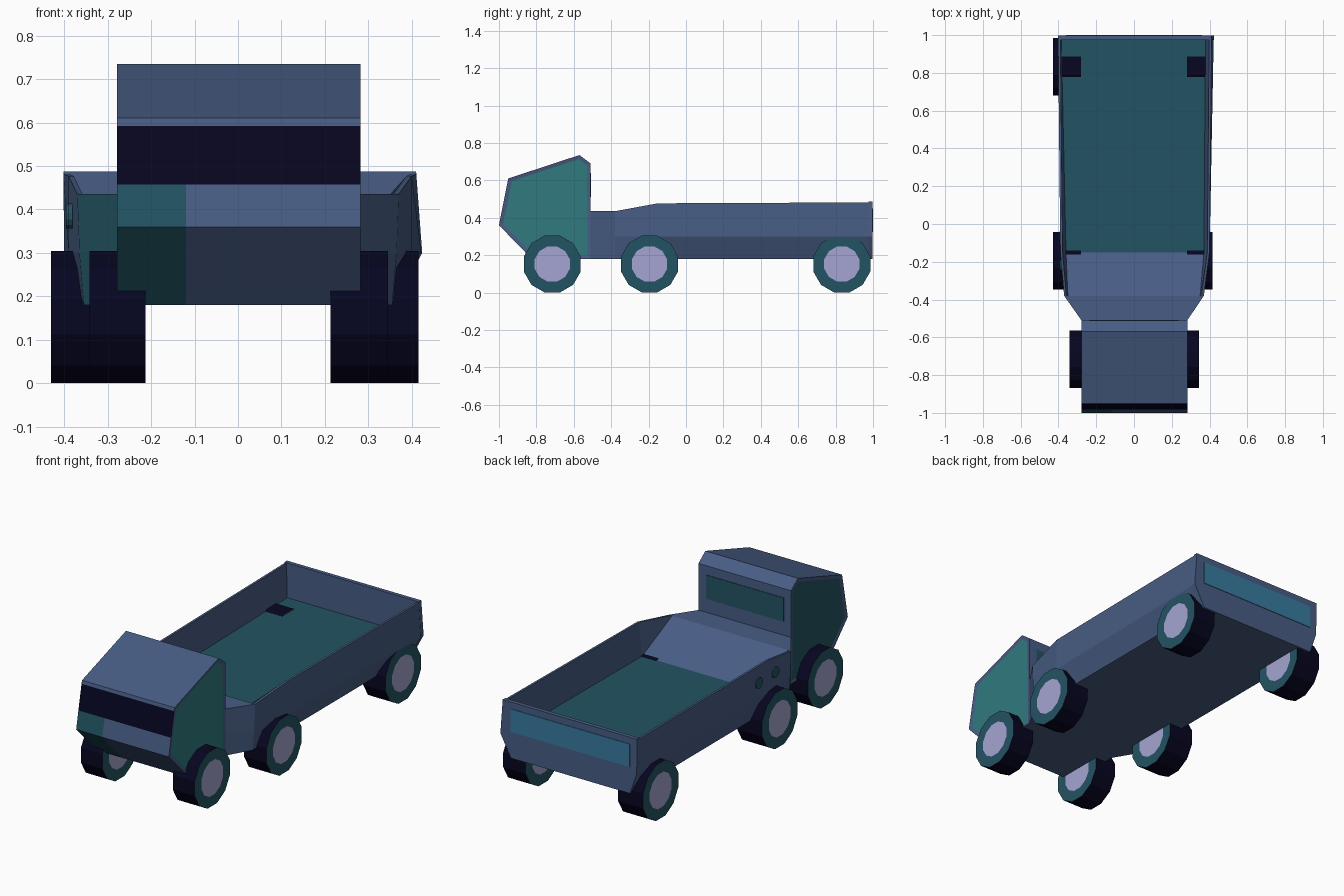
import bpy, bmesh, math
from mathutils import Matrix

if "Cube" in bpy.data.objects:
    bpy.data.objects.remove(bpy.data.objects["Cube"])


def material(name, r, g, b):
    m = bpy.data.materials.new(name)
    m.diffuse_color = [(c / 255) ** 2.2 for c in (r, g, b)] + [1]
    m.use_nodes = True
    m.node_tree.nodes["Principled BSDF"].inputs["Base Color"].default_value = m.diffuse_color
    return m


BODY = material("slate blue", 73, 93, 131)
TEAL = material("teal", 51, 121, 126)
DEEP = material("deep teal", 39, 84, 98)
RIM = material("lavender grey", 163, 163, 210)
DARK = material("midnight", 15, 14, 38)
TAIL = material("sea blue", 57, 122, 158)


def finish(bm, name, mats):
    me = bpy.data.meshes.new(name)
    bm.to_mesh(me)
    bm.free()
    for m in mats:
        me.materials.append(m)
    ob = bpy.data.objects.new(name, me)
    bpy.context.collection.objects.link(ob)
    return ob


def loft(sections):
    """Closed cross-sections of equal point count, joined and capped."""
    bm = bmesh.new()
    rings = [[bm.verts.new(p) for p in s] for s in sections]
    n = len(rings[0])
    for a, b in zip(rings, rings[1:]):
        for i in range(n):
            j = (i + 1) % n
            bm.faces.new((a[i], a[j], b[j], b[i]))
    bm.faces.new(rings[0])
    bm.faces.new(rings[-1])
    bmesh.ops.recalc_face_normals(bm, faces=bm.faces)
    return bm


# Cab: side profile (y, z) extruded across x
profile = [(-0.825, 0.18), (-1.0, 0.36), (-0.981, 0.457), (-0.954, 0.592), (-0.95, 0.61),
           (-0.57, 0.735), (-0.51, 0.69), (-0.51, 0.18)]
cab = loft([[(x, y, z) for y, z in profile] for x in (-0.278, 0.282)])
sides = [f for f in cab.faces if abs(f.normal.x) > 0.9]
bmesh.ops.inset_individual(cab, faces=sides, thickness=0.022, depth=-0.004)
for f in sides:
    f.material_index = 1 if f.normal.x > 0 else 2
front = [f for f in cab.faces if f.normal.y < -0.6 and f not in sides]
for f in front:  # windscreen
    if 0.46 < f.calc_center_median().z < 0.59:
        f.material_index = 3
# painted patch on the lower left of the nose
lower = [f for f in front if f.calc_center_median().z < 0.455]
geom = lower + list({e for f in lower for e in f.edges}) + list({v for f in lower for v in f.verts})
bmesh.ops.bisect_plane(cab, geom=geom, plane_co=(-0.12, 0, 0), plane_no=(1, 0, 0))
cab.normal_update()
for f in cab.faces:
    c = f.calc_center_median()
    if f.normal.y < -0.6 and c.z < 0.455 and -0.27 < c.x < -0.12:
        f.material_index = 2
finish(cab, "cab", [BODY, TEAL, DEEP, DARK])

# Cargo bed: y, top z, floor z, left and right half widths (bottom, middle, top, floor)
bed_rows = [
    (-0.51, 0.435, 0.435, (0.278, 0.278, 0.278, 0.255), (0.282, 0.282, 0.282, 0.26)),
    (-0.38, 0.435, 0.435, (0.355, 0.365, 0.37, 0.35), (0.355, 0.365, 0.37, 0.35)),
    (-0.15, 0.477, 0.297, (0.36, 0.39, 0.39, 0.36), (0.36, 0.40, 0.40, 0.37)),
    (0.98, 0.482, 0.297, (0.36, 0.40, 0.402, 0.385), (0.36, 0.422, 0.41, 0.378)),
]
sections = []
for y, top, floor, left, right in bed_rows:
    def half(w, s):
        return [(s * w[0], y, 0.18), (s * w[1], y, 0.30), (s * w[2], y, top),
                (s * (w[2] - 0.012), y, top), (s * w[3], y, floor)]
    sections.append(half(left, -1) + half(right, 1)[::-1])
bed = loft(sections)
for f in bed.faces:
    c = f.calc_center_median()
    is_floor = f.normal.z > 0.99 and c.z < 0.31
    is_left_shoulder = c.y < -0.4 and c.x < -0.29 and abs(f.normal.z) < 0.5
    f.material_index = 1 if is_floor or is_left_shoulder else 0
finish(bed, "cargo_bed", [BODY, DEEP])

# Tailgate
gate = [(-0.36, 0.18), (-0.40, 0.30), (-0.402, 0.487), (0.41, 0.487), (0.424, 0.30), (0.36, 0.18)]
finish(loft([[(x, y, z) for x, z in gate] for y in (0.975, 0.997)]), "tailgate", [BODY])


# Thin rectangular panels facing backwards
def panel(name, w, z0, z1, y0, y1, mat):
    rect = [(-w, z0), (w, z0), (w, z1), (-w, z1)]
    finish(loft([[(x, y, z) for x, z in rect] for y in (y0, y1)]), name, [mat])


panel("tailgate_panel", 0.36, 0.325, 0.45, 0.995, 1.0, TAIL)
panel("cab_rear_window", 0.235, 0.51, 0.64, -0.513, -0.507, DEEP)


# Discs and wheels lie along x
def cylinder(radius, width, centre, sides=12):
    bm = bmesh.new()
    m = (Matrix.Translation(centre) @ Matrix.Rotation(math.pi / 2, 4, 'Y')
         @ Matrix.Rotation(math.pi / sides, 4, 'Z'))
    bmesh.ops.create_cone(bm, cap_ends=True, segments=sides, radius1=radius,
                          radius2=radius, depth=width, matrix=m)
    bm.normal_update()
    return bm


for i, (x, y) in enumerate([(-0.391, -0.07), (-0.386, -0.22)]):
    finish(cylinder(0.03, 0.009, (x, y, 0.385)), f"side_cap_{i + 1}", [DEEP])


def wheel(name, x0, x1, y):
    bm = cylinder(0.1575, abs(x1 - x0), ((x0 + x1) / 2, y, 0.1525))
    caps = [f for f in bm.faces if len(f.verts) > 4]
    ring = bmesh.ops.inset_individual(bm, faces=caps, thickness=0.06)["faces"]
    for f in ring:
        f.material_index = 1
    for f in caps:
        f.material_index = 2
    finish(bm, name, [DARK, DEEP, RIM])


for label, y, inner, out_left, out_right in [("front", -0.715, 0.213, 0.342, 0.345),
                                             ("middle", -0.195, 0.28, 0.43, 0.415),
                                             ("rear", 0.833, 0.28, 0.43, 0.415)]:
    wheel(label + "_wheel_left", -out_left, -inner, y)
    wheel(label + "_wheel_right", inner, out_right, y)
